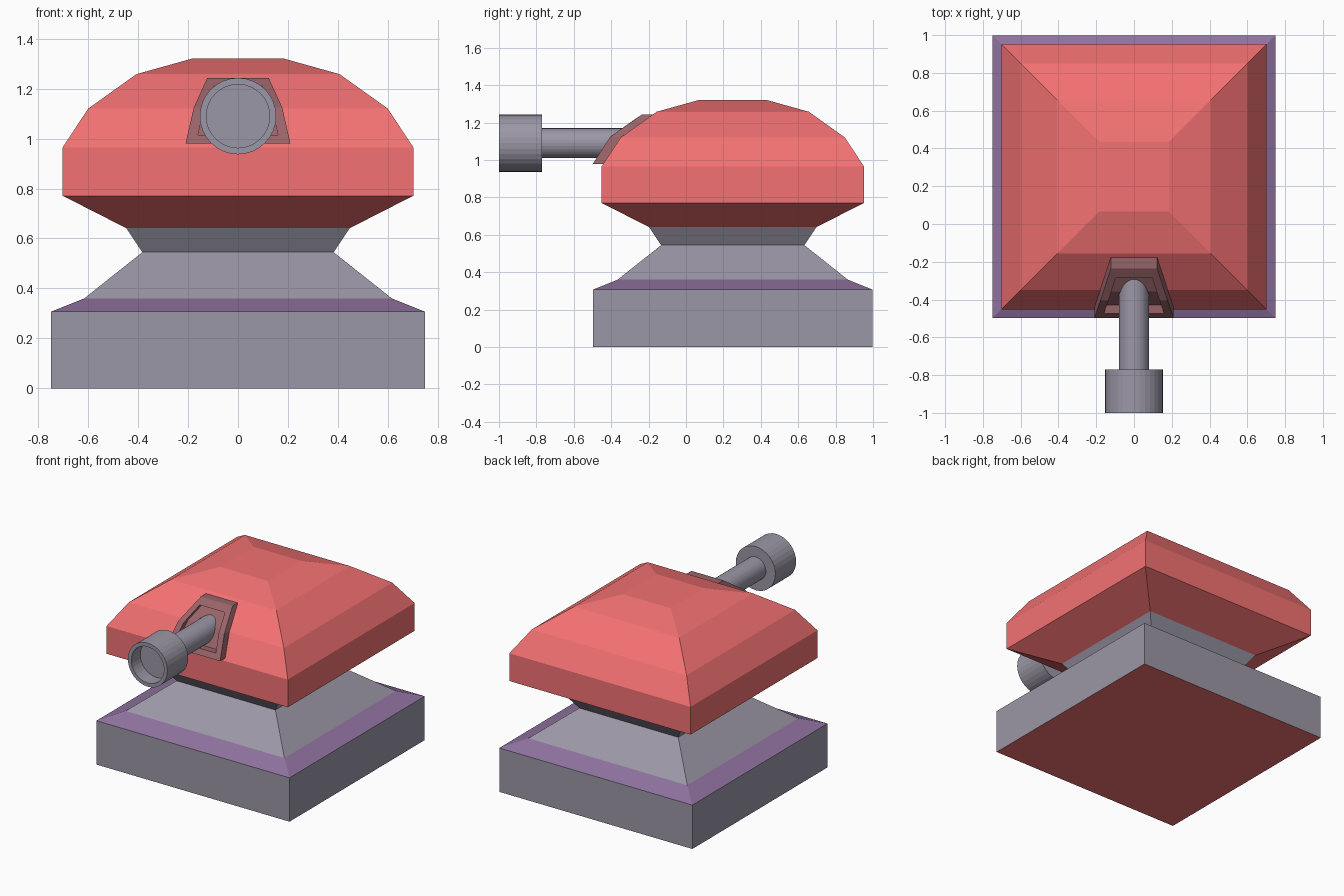
import bpy, bmesh
from math import sin, cos, pi

if "Cube" in bpy.data.objects:
    bpy.data.objects.remove(bpy.data.objects["Cube"])


def material(name, rgb):
    m = bpy.data.materials.new(name)
    m.diffuse_color = (*rgb, 1)
    m.use_nodes = True
    m.node_tree.nodes["Principled BSDF"].inputs["Base Color"].default_value = m.diffuse_color
    return m


RED = material("red", (0.90, 0.165, 0.17))
GREY = material("grey", (0.33, 0.31, 0.385))
PURPLE = material("purple", (0.28, 0.17, 0.35))
DARK = material("dark_red", (0.315, 0.127, 0.14))
CY = 0.25  # body centre in y


def loft(name, rings, mats, band_mats, first_cap=None, last_caps=()):
    """Join closed rings of points with quads; caps are index lists into a ring."""
    bm = bmesh.new()
    vs = [[bm.verts.new(p) for p in ring] for ring in rings]
    n = len(rings[0])
    for a, b, mi in zip(vs, vs[1:], band_mats):
        for i in range(n):
            j = (i + 1) % n
            bm.faces.new((a[i], a[j], b[j], b[i])).material_index = mi
    if first_cap is not None:
        bm.faces.new(vs[0]).material_index = first_cap
    for idx, mi in last_caps:
        bm.faces.new([vs[-1][i] for i in idx]).material_index = mi
    bmesh.ops.recalc_face_normals(bm, faces=bm.faces)
    me = bpy.data.meshes.new(name)
    bm.to_mesh(me)
    bm.free()
    for m in mats:
        me.materials.append(m)
    ob = bpy.data.objects.new(name, me)
    bpy.context.collection.objects.link(ob)
    return ob


def square(h, z):
    return [(sx * h, CY + sy * h, z) for sx, sy in ((-1, -1), (1, -1), (1, 1), (-1, 1))]


# square pedestal with a purple chamfer, narrowing to the neck
loft("pedestal",
     [square(*p) for p in ((0.748, 0), (0.748, 0.307), (0.616, 0.36), (0.383, 0.545))],
     [GREY, PURPLE, RED], [0, 1, 0], first_cap=2)

# faceted dome head, flaring out from the neck
loft("dome_head",
     [square(*p) for p in ((0.383, 0.545), (0.447, 0.641), (0.702, 0.771), (0.702, 0.965),
                           (0.60, 1.12), (0.407, 1.258), (0.185, 1.32))],
     [GREY, RED], [0, 1, 1, 1, 1, 1], last_caps=[(range(4), 1)])


# gun port frame following the dome slope: outer foot, outer lip, inner lip, floor
def port(pts):
    return [(-x, y, z) for x, y, z in pts] + [(x, y, z) for x, y, z in reversed(pts)]


loft("gun_port",
     [port(p) for p in (
         ((0.21, -0.440, 0.980), (0.177, -0.345, 1.125), (0.123, -0.17, 1.243)),
         ((0.21, -0.498, 0.980), (0.177, -0.405, 1.125), (0.123, -0.236, 1.243)),
         ((0.16, -0.475, 1.015), (0.135, -0.405, 1.125), (0.097, -0.285, 1.210)),
         ((0.16, -0.428, 1.015), (0.135, -0.358, 1.125), (0.097, -0.235, 1.210)))],
     [DARK], [0, 0, 0],
     last_caps=[((0, 1, 4, 5), 0), ((1, 2, 3, 4), 0)])


# barrel and hollow muzzle, with the root cut along the dome slope
def circle(r, y, sides=32):
    pts = []
    for i in range(sides):
        a = 2 * pi * i / sides
        z = 1.09 + r * sin(a)
        root = max(-0.45 + (z - 0.965) * 0.645, -0.35 + (z - 1.12) * 1.393)
        pts.append((r * cos(a), root if y is None else y, z))
    return pts


loft("gun_barrel",
     [circle(*p) for p in ((0.08, None), (0.08, -0.77), (0.153, -0.77), (0.153, -1.0),
                           (0.127, -1.0), (0.127, -0.90))],
     [GREY], [0] * 5, last_caps=[(range(32), 0)])
